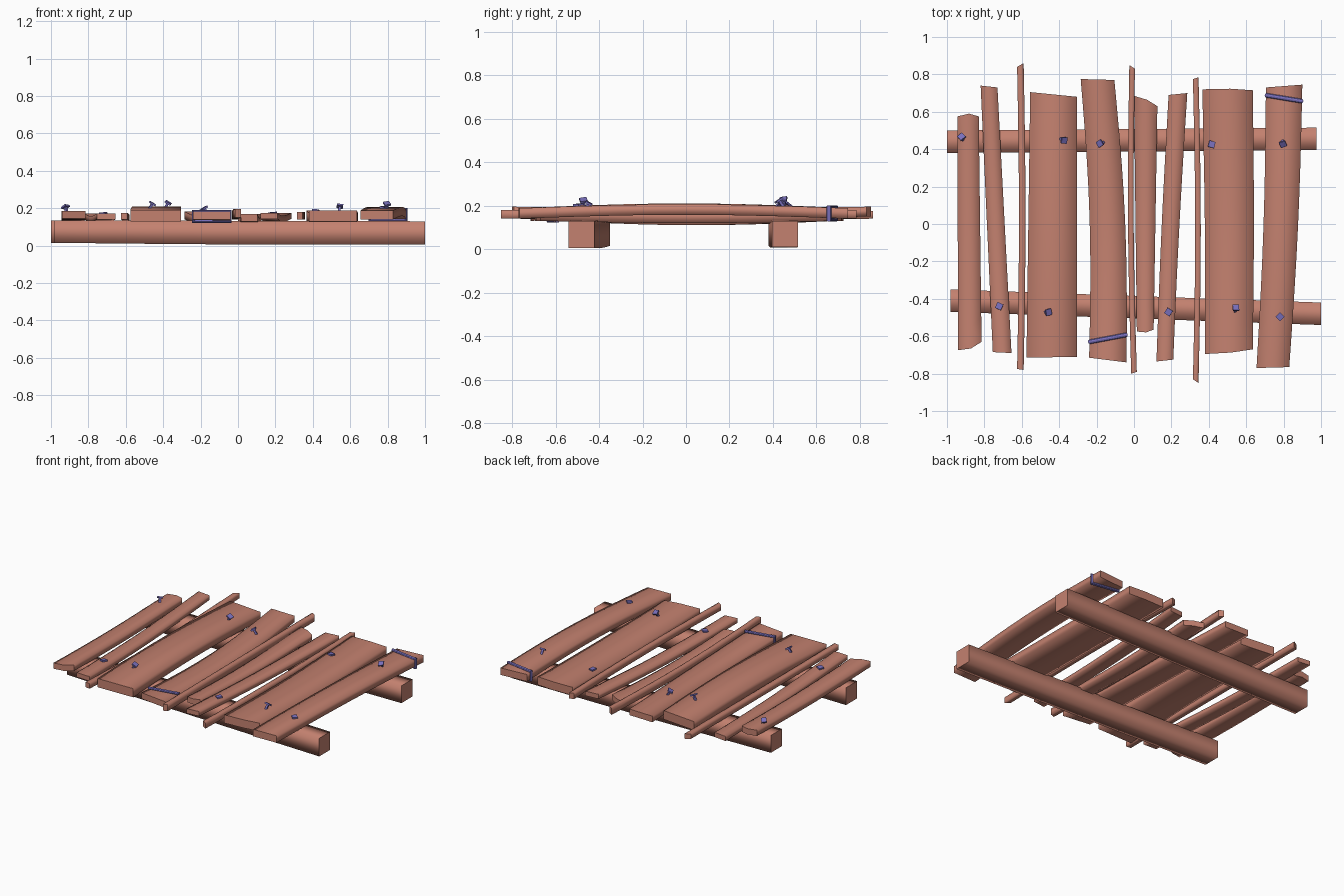
import bpy, bmesh, math
from mathutils import Vector, Matrix, Euler

cube = bpy.data.objects.get("Cube")
if cube:
    bpy.data.objects.remove(cube, do_unlink=True)


def material(name, rgb):
    mat = bpy.data.materials.new(name)
    mat.use_nodes = True
    mat.diffuse_color = (*rgb, 1)
    mat.node_tree.nodes["Principled BSDF"].inputs["Base Color"].default_value = (*rgb, 1)
    return mat


WOOD = material("reddish wood", (0.55, 0.22, 0.16))
METAL = material("violet metal", (0.19, 0.16, 0.5))


def finish(bm, name, mat):
    bmesh.ops.recalc_face_normals(bm, faces=bm.faces)
    mesh = bpy.data.meshes.new(name)
    bm.to_mesh(mesh)
    bm.free()
    mesh.materials.append(mat)
    obj = bpy.data.objects.new(name, mesh)
    bpy.context.collection.objects.link(obj)
    return obj


def loft(name, rings):
    """Skin the rings with soft sides and crisp flat ends."""
    bm = bmesh.new()
    loops = [[bm.verts.new(p) for p in ring] for ring in rings]
    n = len(loops[0])
    for a, b in zip(loops, loops[1:]):
        for i in range(n):
            j = (i + 1) % n
            bm.faces.new((a[i], a[j], b[j], b[i])).smooth = True
    for end in (loops[0], loops[-1]):
        cap = bm.faces.new(end)
        for edge in cap.edges:
            edge.smooth = False
    return finish(bm, name, WOOD)


def mix(a, b, t):
    return a + (b - a) * t


def plank(name, front, back, z, bow=0, sway=0, chip=0):
    """front/back: left x, right x, left y, right y; bow lifts and sway shifts the middle."""
    rings, steps = [], 10
    for s in range(steps + 1):
        t = s / steps
        arch = math.sin(math.pi * t)
        x0, x1, y0, y1 = (mix(a, b, t) for a, b in zip(front, back))
        row = []
        for u in (0, 0.55, 1):
            extra = chip * (2 * t - 1) if u == 0.55 else 0
            row.append((mix(x0, x1, u) + sway * arch, mix(y0, y1, u) + extra))
        lift = bow * arch
        rings.append([(x, y, z[0] + lift) for x, y in row]
                     + [(x, y, z[1] + lift) for x, y in reversed(row)])
    return loft(name, rings)


# Two cross beams, running a little askew
def beam(name, left, right):
    rings, steps = [], 6
    for s in range(steps + 1):
        t = s / steps
        x, y0, y1, z0, z1 = (mix(a, b, t) for a, b in zip(left, right))
        dip = -0.004 * math.sin(math.pi * t)
        rings.append([(x, y0, z0 + dip), (x, y1, z0 + dip), (x, y1, z1), (x, y0, z1)])
    loft(name, rings)


beam("front_beam", (-0.98, -0.47, -0.35, 0.015, 0.135), (1, -0.54, -0.42, 0.005, 0.13))
beam("back_beam", (-1, 0.38, 0.5, 0.015, 0.135), (0.975, 0.395, 0.515, 0.01, 0.13))

# Uneven deck planks, from the right side to the left
plank("plank_1", (-0.94, -0.815, -0.675, -0.63), (-0.945, -0.83, 0.575, 0.575),
      (0.145, 0.185), -0.01, chip=0.015)
plank("plank_2", (-0.755, -0.655, -0.685, -0.69), (-0.82, -0.73, 0.74, 0.73),
      (0.14, 0.172), -0.015)
plank("sliver_1", (-0.625, -0.59, -0.775, -0.78), (-0.625, -0.59, 0.84, 0.86),
      (0.14, 0.175), -0.01, 0.01)
plank("plank_3", (-0.575, -0.305, -0.715, -0.71), (-0.555, -0.305, 0.705, 0.68),
      (0.13, 0.19), 0.02)
plank("plank_4", (-0.24, -0.04, -0.715, -0.74), (-0.285, -0.105, 0.775, 0.77),
      (0.14, 0.182), -0.02, 0.025)
plank("sliver_2", (-0.015, 0.015, -0.8, -0.79), (-0.025, 0.005, 0.85, 0.83),
      (0.15, 0.195), -0.01, -0.012)
plank("plank_5", (0.015, 0.105, -0.575, -0.565), (0, 0.125, 0.685, 0.63),
      (0.13, 0.168), -0.02, chip=0.01)
plank("plank_6", (0.12, 0.21, -0.735, -0.725), (0.185, 0.285, 0.69, 0.7),
      (0.143, 0.175), -0.015, -0.005)
plank("sliver_3", (0.315, 0.345, -0.83, -0.85), (0.315, 0.345, 0.775, 0.785),
      (0.14, 0.18), 0, 0.012)
plank("plank_7", (0.38, 0.635, -0.695, -0.67), (0.365, 0.635, 0.72, 0.715),
      (0.13, 0.187), -0.01, 0.006, chip=0.006)
plank("plank_8", (0.655, 0.83, -0.77, -0.765), (0.705, 0.9, 0.73, 0.745),
      (0.14, 0.188), 0.018, 0.012)


# Square-headed nails, either proud and bent or nearly flush
def nail(name, x, y, z, proud, tilt, spin):
    bm = bmesh.new()
    place = Matrix.Translation((x, y, z)) @ Euler((tilt, tilt / 2, spin)).to_matrix().to_4x4()
    height = 0.034 if proud else 0.008
    for radius, depth, centre in ((0.009, height + 0.03, height / 2 - 0.015),
                                  (0.024, 0.01, height)):
        bmesh.ops.create_cone(bm, cap_ends=True, segments=4, radius1=radius, radius2=radius,
                              depth=depth, matrix=place @ Matrix.Translation((0, 0, centre)))
    finish(bm, name, METAL)


NAILS = [(-0.915, 0.45, 0.178, True), (-0.39, 0.455, 0.2, True), (-0.165, 0.435, 0.17, True),
         (0.415, 0.425, 0.18, False), (0.795, 0.445, 0.195, True), (-0.72, -0.44, 0.164, False),
         (-0.475, -0.47, 0.196, True), (0.185, -0.47, 0.166, False),
         (0.54, -0.465, 0.182, True), (0.78, -0.495, 0.196, False)]
for i, (x, y, z, proud) in enumerate(NAILS):
    side = 1 if i % 2 else -1
    nail(f"nail_{i + 1}", x, y, z, proud, (0.5 if proud else 0.1) * side, i * 0.7)


# Wire straps wrapped round two planks
def strap(name, start, end, low, high):
    curve = bpy.data.curves.new(name, "CURVE")
    curve.dimensions = "3D"
    curve.bevel_depth = 0.012
    curve.bevel_resolution = 2
    spline = curve.splines.new("POLY")
    spline.points.add(3)
    corners = [(*start, low), (*end, low), (*end, high), (*start, high)]
    for point, corner in zip(spline.points, corners):
        point.co = (*corner, 1)
    spline.use_cyclic_u = True
    curve.materials.append(METAL)
    obj = bpy.data.objects.new(name, curve)
    bpy.context.collection.objects.link(obj)
    bpy.ops.object.select_all(action="DESELECT")
    obj.select_set(True)
    bpy.context.view_layer.objects.active = obj
    bpy.ops.object.convert(target="MESH")
    bpy.ops.object.shade_smooth_by_angle()


strap("front_strap", (-0.237, -0.63), (-0.042, -0.593), 0.13, 0.182)
strap("back_strap", (0.707, 0.688), (0.897, 0.657), 0.135, 0.193)
